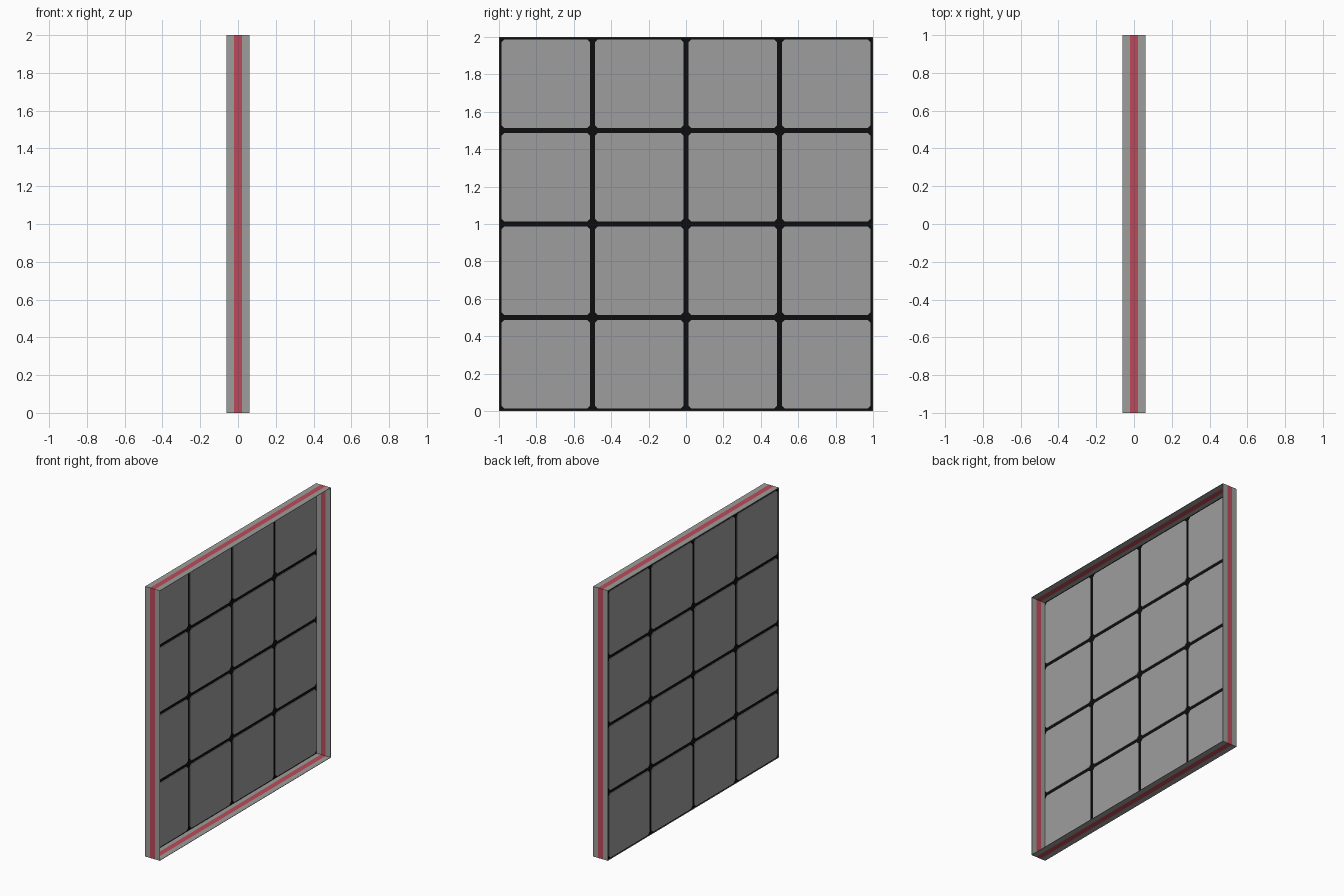
import bpy, bmesh

if "Cube" in bpy.data.objects:
    bpy.data.objects.remove(bpy.data.objects["Cube"])

def material(name, rgb):
    m = bpy.data.materials.new(name)
    m.diffuse_color = (*rgb, 1.0)
    m.use_nodes = True
    m.node_tree.nodes["Principled BSDF"].inputs["Base Color"].default_value = m.diffuse_color
    return m

FRAME_GREY = material("frame_grey", (0.34, 0.34, 0.325))
STRIPE_RED = material("stripe_red", (0.50, 0.068, 0.10))
TILE_GREY = material("tile_grey", (0.34, 0.34, 0.34))
GROUT_BLACK = material("grout_black", (0.004, 0.004, 0.004))

def finish(name, bm, mats):
    bmesh.ops.recalc_face_normals(bm, faces=bm.faces[:])
    me = bpy.data.meshes.new(name)
    bm.to_mesh(me)
    bm.free()
    for m in mats:
        me.materials.append(m)
    ob = bpy.data.objects.new(name, me)
    bpy.context.collection.objects.link(ob)
    return ob

# Thin square rim, open towards +x, with a red band along its middle
def square(bm, x, r):
    return [bm.verts.new((x, y * r, 1 + z * r))
            for y, z in ((-1, -1), (1, -1), (1, 1), (-1, 1))]

bm = bmesh.new()
xs = (-0.06, -0.02, 0.02, 0.06)
outer = [square(bm, x, 1.0) for x in xs]
inner = [square(bm, x, 0.997) for x in xs]

def bridge(a, b, mat):
    for i in range(4):
        j = (i + 1) % 4
        bm.faces.new((a[i], a[j], b[j], b[i])).material_index = mat

for k in range(3):
    for loops in (outer, inner):
        bridge(loops[k], loops[k + 1], 1 if k == 1 else 0)
for k in (0, 3):
    bridge(outer[k], inner[k], 0)
finish("rim", bm, (FRAME_GREY, STRIPE_RED))

# Black backing sheet that shows between the tiles
bm = bmesh.new()
bmesh.ops.create_cube(bm, size=1)
for v in bm.verts:
    v.co = (-0.055 + v.co.x * 0.002, v.co.y * 1.996, 1 + v.co.z * 1.996)
finish("backing_sheet", bm, (GROUT_BLACK,))

# 4 x 4 tiles with clipped corners, slightly proud on both sides of the sheet
H, C = 0.4875 / 2 - 0.006, 0.018
outline = []
for sy, sz in ((1, 1), (-1, 1), (-1, -1), (1, -1)):
    pair = [(sy * H, sz * (H - C)), (sy * (H - C), sz * H)]
    outline += pair if sy * sz > 0 else pair[::-1]

bm = bmesh.new()
for row in range(4):
    for col in range(4):
        cy, cz = -0.75 + 0.5 * col, 0.25 + 0.5 * row
        face = bm.faces.new([bm.verts.new((-0.06, cy + y, cz + z)) for y, z in outline])
        ext = bmesh.ops.extrude_face_region(bm, geom=[face], use_keep_orig=True)
        moved = [g for g in ext["geom"] if isinstance(g, bmesh.types.BMVert)]
        bmesh.ops.translate(bm, verts=moved, vec=(0.01, 0, 0))
finish("tiles", bm, (TILE_GREY,))
